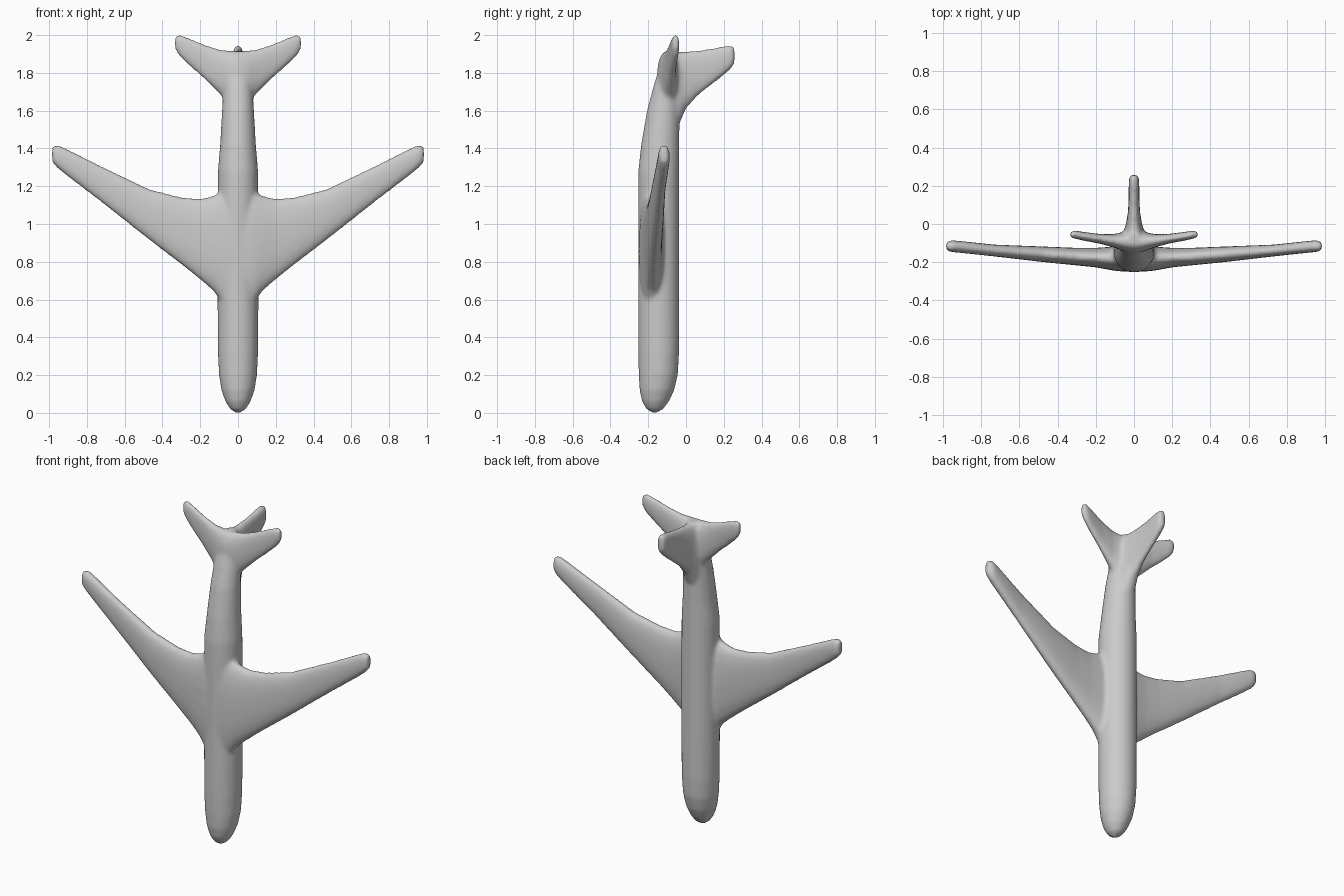
import bpy, bmesh, math
from mathutils import Vector

cube = bpy.data.objects.get("Cube")
if cube:
    bpy.data.objects.remove(cube, do_unlink=True)

grey = bpy.data.materials.new("plain grey")
grey.use_nodes = True
COLOUR = (0.6, 0.6, 0.6, 1)
grey.diffuse_color = COLOUR
grey.node_tree.nodes["Principled BSDF"].inputs["Base Color"].default_value = COLOUR

N = 24
X, Y, Z = Vector((1, 0, 0)), Vector((0, 1, 0)), Vector((0, 0, 1))


def ring(centre, u, v, power=1.0):
    """Closed oval section; power below 1 makes it squarer."""
    pts = []
    for i in range(N):
        a = 2 * math.pi * i / N
        c, s = math.cos(a), math.sin(a)
        pts.append(centre + u * math.copysign(abs(c) ** power, c)
                   + v * math.copysign(abs(s) ** power, s))
    return pts


def loft(bm, rings):
    """Skin a row of sections and cap both ends."""
    rows = [[bm.verts.new(p) for p in r] for r in rings]
    faces = [bm.faces.new(rows[0]), bm.faces.new(rows[-1])]
    for a, b in zip(rows, rows[1:]):
        for i in range(N):
            j = (i + 1) % N
            faces.append(bm.faces.new((a[i], a[j], b[j], b[i])))
    bmesh.ops.recalc_face_normals(bm, faces=faces)


def span_loft(bm, stations):
    """Mirrored lifting surface: x, leading z, trailing z, y low, y high."""
    def section(s, side):
        x, z0, z1, y0, y1 = s
        return ring(Vector((side * x, (y0 + y1) / 2, (z0 + z1) / 2)),
                    Z * (z1 - z0) / 2, Y * (y1 - y0) / 2, 0.85)
    loft(bm, [section(s, -1) for s in reversed(stations[1:])]
         + [section(s, 1) for s in stations])


bm = bmesh.new()

# Fuselage: z, half width, y front, y back
fuselage = [(0.0, 0.012, -0.18, -0.155), (0.02, 0.042, -0.21, -0.12),
            (0.06, 0.067, -0.233, -0.09), (0.12, 0.088, -0.246, -0.062),
            (0.20, 0.101, -0.251, -0.043), (0.32, 0.107, -0.253, -0.036),
            (0.60, 0.109, -0.253, -0.035), (1.28, 0.107, -0.253, -0.035),
            (1.42, 0.095, -0.238, -0.035), (1.60, 0.085, -0.207, -0.033),
            (1.72, 0.078, -0.175, -0.03), (1.82, 0.066, -0.145, -0.025),
            (1.88, 0.05, -0.118, -0.03), (1.915, 0.03, -0.095, -0.04)]
loft(bm, [ring(Vector((0, (f + b) / 2, z)), X * w, Y * (b - f) / 2)
          for z, w, f, b in fuselage])

# Swept wings
span_loft(bm, [(0.0, 0.54, 1.16, -0.252, -0.125), (0.085, 0.58, 1.175, -0.247, -0.115),
               (0.13, 0.645, 1.15, -0.24, -0.12), (0.20, 0.705, 1.133, -0.227, -0.125),
               (0.30, 0.785, 1.142, -0.217, -0.125), (0.47, 0.915, 1.185, -0.2, -0.118),
               (0.73, 1.12, 1.31, -0.17, -0.108), (0.90, 1.25, 1.395, -0.152, -0.09),
               (0.955, 1.295, 1.42, -0.147, -0.085), (0.984, 1.325, 1.412, -0.138, -0.095)])

# Tailplane
span_loft(bm, [(0.0, 1.62, 1.915, -0.155, -0.04), (0.05, 1.63, 1.918, -0.145, -0.04),
               (0.10, 1.692, 1.925, -0.125, -0.052), (0.18, 1.768, 1.952, -0.103, -0.052),
               (0.26, 1.84, 1.985, -0.088, -0.042), (0.31, 1.888, 2.003, -0.077, -0.034),
               (0.334, 1.925, 1.995, -0.07, -0.04)])

# Upright fin: y, leading z, trailing z, half thickness
fin = [(-0.09, 1.45, 1.91, 0.06), (-0.04, 1.52, 1.913, 0.055), (0.0, 1.61, 1.913, 0.042),
       (0.06, 1.678, 1.918, 0.032), (0.13, 1.733, 1.928, 0.028), (0.20, 1.787, 1.942, 0.028),
       (0.24, 1.823, 1.948, 0.026), (0.257, 1.85, 1.935, 0.018)]
loft(bm, [ring(Vector((0, y, (a + b) / 2)), Z * (b - a) / 2, X * t, 0.8)
          for y, a, b, t in fin])

mesh = bpy.data.meshes.new("airplane")
bm.to_mesh(mesh)
bm.free()
mesh.materials.append(grey)
plane = bpy.data.objects.new("airplane", mesh)
bpy.context.collection.objects.link(plane)

# Fuse the parts into one skin with soft fillets
remesh = plane.modifiers.new("fuse", 'REMESH')
remesh.mode = 'VOXEL'
remesh.voxel_size = 0.011
remesh.use_smooth_shade = True
soft = plane.modifiers.new("soften", 'SMOOTH')
soft.factor = 0.5
soft.iterations = 8

bpy.context.view_layer.objects.active = plane
plane.select_set(True)
for name in ("fuse", "soften"):
    bpy.ops.object.modifier_apply(modifier=name)
bpy.ops.object.shade_smooth()
